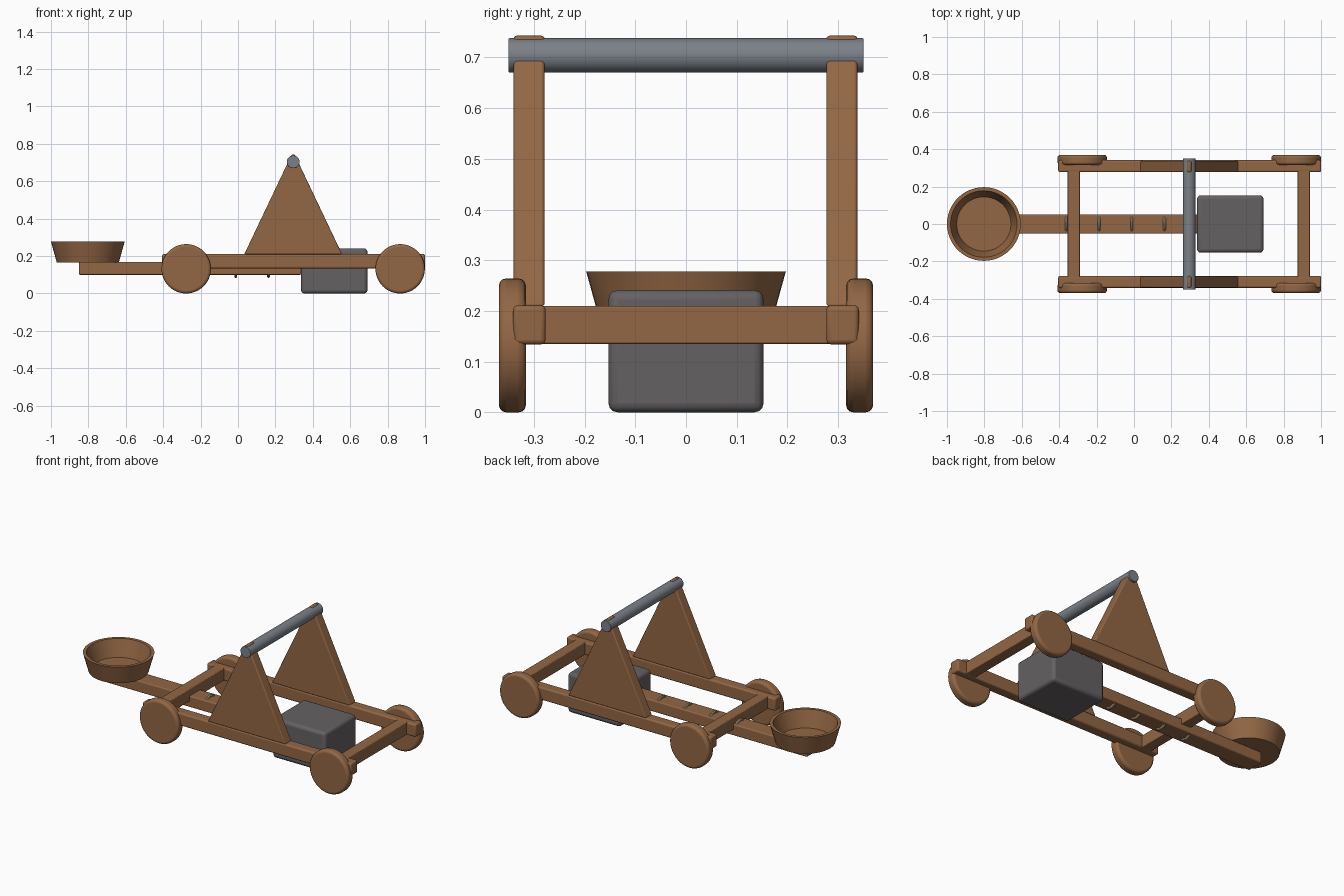
import bpy, bmesh, math
from mathutils import Matrix

if "Cube" in bpy.data.objects:
    bpy.data.objects.remove(bpy.data.objects["Cube"])


def material(name, rgb):
    m = bpy.data.materials.new(name)
    m.diffuse_color = (*rgb, 1)
    m.use_nodes = True
    m.node_tree.nodes["Principled BSDF"].inputs["Base Color"].default_value = m.diffuse_color
    return m


wood = material("wood", (0.29, 0.135, 0.058))
iron = material("iron", (0.20, 0.22, 0.25))
stone = material("stone", (0.13, 0.12, 0.125))
rope = material("rope", (0.55, 0.45, 0.28))


def finish(ob, name, mat, bevel=0.0, segments=3):
    ob.name = name
    ob.data.materials.append(mat)
    if bevel:
        b = ob.modifiers.new("bevel", 'BEVEL')
        b.width, b.segments, b.limit_method = bevel, segments, 'ANGLE'
    bpy.ops.object.select_all(action='DESELECT')
    ob.select_set(True)
    bpy.context.view_layer.objects.active = ob
    bpy.ops.object.shade_smooth_by_angle(angle=math.radians(35))
    return ob


def from_bmesh(bm, name, mat, **kw):
    bmesh.ops.recalc_face_normals(bm, faces=bm.faces)
    me = bpy.data.meshes.new(name)
    bm.to_mesh(me)
    bm.free()
    ob = bpy.data.objects.new(name, me)
    bpy.context.collection.objects.link(ob)
    return finish(ob, name, mat, **kw)


def box(name, mat, x, y, z, bevel):
    bm = bmesh.new()
    bmesh.ops.create_cube(bm, size=1)
    for v in bm.verts:
        for i, (a, b) in enumerate((x, y, z)):
            v.co[i] = a if v.co[i] < 0 else b
    return from_bmesh(bm, name, mat, bevel=bevel)


def disc(name, mat, x, z, r, y0, y1, bevel, sides=48):
    bm = bmesh.new()
    bmesh.ops.create_cone(bm, cap_ends=True, segments=sides, radius1=r, radius2=r, depth=y1 - y0)
    bm.transform(Matrix.Translation((x, (y0 + y1) / 2, z)) @ Matrix.Rotation(math.pi / 2, 4, 'X'))
    return from_bmesh(bm, name, mat, bevel=bevel)


def side_range(side, near, far):
    return tuple(sorted((side * near, side * far)))


# Both sides: rail, triangular support and two wheels
for side, label in ((-1, "front"), (1, "back")):
    y = side_range(side, 0.277, 0.341)
    box(label + "_rail", wood, (-0.405, 1.0), y, (0.134, 0.211), 0.009)

    bm = bmesh.new()
    tri = [(0.033, 0.209), (0.557, 0.209), (0.303, 0.743), (0.287, 0.743)]
    face = bm.faces.new([bm.verts.new((px, y[0] + (0.001 if side < 0 else 0), pz)) for px, pz in tri])
    ext = bmesh.ops.extrude_face_region(bm, geom=[face])
    moved = [g for g in ext["geom"] if isinstance(g, bmesh.types.BMVert)]
    bmesh.ops.translate(bm, verts=moved, vec=(0, 0.061, 0))
    from_bmesh(bm, label + "_support", wood, bevel=0.006)

    for wx, end in ((-0.277, "left"), (0.867, "right")):
        disc(f"{label}_{end}_wheel", wood, wx, 0.132, 0.132, *side_range(side, 0.316, 0.369), 0.014)

# Cross beams
for bx, end in ((-0.322, "left"), (0.908, "right")):
    box(end + "_cross_beam", wood, (bx - 0.033, bx + 0.033), (-0.30, 0.30), (0.135, 0.210), 0.004)

# Axle bar
disc("axle_bar", iron, 0.295, 0.704, 0.034, -0.35, 0.35, 0.002)

# Throwing arm and counterweight
box("throwing_arm", wood, (-0.85, 0.337), (-0.052, 0.052), (0.10, 0.168), 0.006)
box("counterweight", stone, (0.337, 0.692), (-0.153, 0.153), (0.0, 0.241), 0.018)

# Rope bindings around the arm
for i in range(4):
    bpy.ops.mesh.primitive_torus_add(major_segments=32, minor_segments=10, major_radius=0.043,
                                     minor_radius=0.008, location=(-0.362 + 0.175 * i, 0, 0.134),
                                     rotation=(0, math.pi / 2, 0))
    finish(bpy.context.object, f"rope_binding_{i + 1}", rope)

# Bowl: lathed profile
bm = bmesh.new()
profile = [(0, 0.166), (0.166, 0.166), (0.197, 0.278), (0.178, 0.278), (0.145, 0.178), (0, 0.178)]
verts = [bm.verts.new((r, 0, z)) for r, z in profile]
edges = [bm.edges.new(p) for p in zip(verts, verts[1:])]
bmesh.ops.spin(bm, geom=verts + edges, cent=(0, 0, 0), axis=(0, 0, 1), angle=math.tau, steps=48)
bmesh.ops.remove_doubles(bm, verts=bm.verts, dist=1e-4)
bm.transform(Matrix.Translation((-0.803, 0, 0)))
from_bmesh(bm, "bowl", wood)
